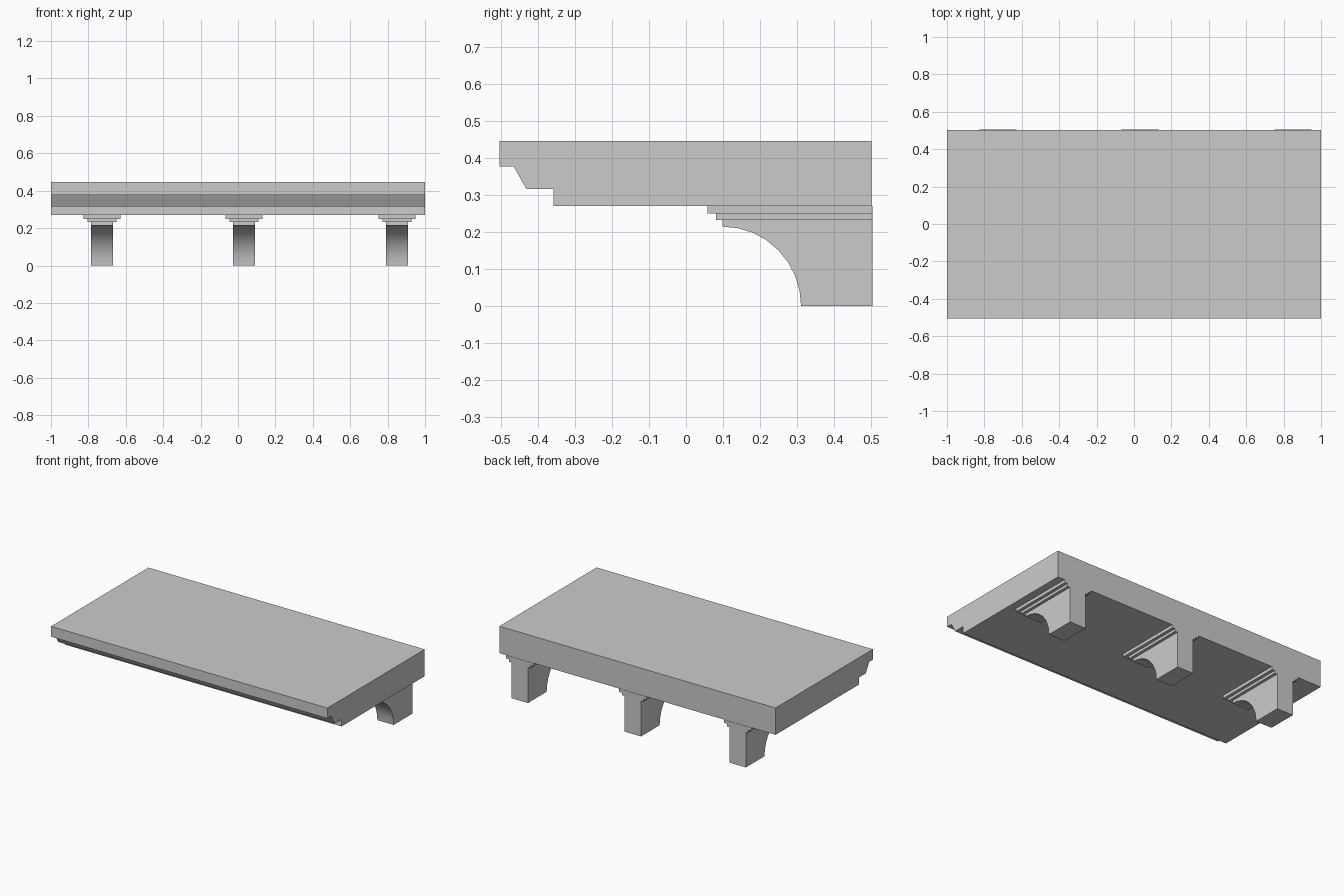
import bpy, bmesh, math

if "Cube" in bpy.data.objects:
    bpy.data.objects.remove(bpy.data.objects["Cube"])


def extrude_profile(name, profile, x0, x1):
    """Extrude a closed (y, z) outline along x from x0 to x1."""
    bm = bmesh.new()
    face = bm.faces.new([bm.verts.new((x0, y, z)) for y, z in profile])
    res = bmesh.ops.extrude_face_region(bm, geom=[face])
    moved = [g for g in res["geom"] if isinstance(g, bmesh.types.BMVert)]
    bmesh.ops.translate(bm, verts=moved, vec=(x1 - x0, 0, 0))
    bmesh.ops.recalc_face_normals(bm, faces=bm.faces)
    mesh = bpy.data.meshes.new(name)
    bm.to_mesh(mesh)
    bm.free()
    obj = bpy.data.objects.new(name, mesh)
    bpy.context.collection.objects.link(obj)
    return obj


def box_profile(y0, y1, z0, z1):
    return [(y0, z0), (y1, z0), (y1, z1), (y0, z1)]


# Ledge slab with moulded front edge
extrude_profile("ledge_slab", [
    (0.502, 0.27), (0.502, 0.446), (-0.504, 0.446), (-0.504, 0.378),
    (-0.466, 0.378), (-0.431, 0.316), (-0.358, 0.316), (-0.358, 0.27)], -1, 1)

# Bracket outline: quarter-round cove under a straight back
BACK, TIP, RY, RZ, SEGS = 0.504, 0.099, 0.212, 0.215, 8
cove = [(TIP + RY * math.sin(a), RZ * math.cos(a))
        for a in (math.pi / 2 * i / SEGS for i in range(SEGS + 1))]
bracket = [(BACK, 0.233), (TIP, 0.233)] + cove + [(BACK, 0)]

# Three brackets, each with a two-step cap
for side, cx in (("left", -0.727), ("middle", 0.032), ("right", 0.85)):
    leg = extrude_profile(side + "_bracket", bracket, cx - 0.059, cx + 0.059)
    bpy.ops.object.select_all(action='DESELECT')
    leg.select_set(True)
    bpy.context.view_layer.objects.active = leg
    bpy.ops.object.shade_smooth_by_angle(angle=math.radians(30))
    extrude_profile(side + "_lower_cap", box_profile(0.081, BACK, 0.233, 0.25),
                    cx - 0.078, cx + 0.078)
    extrude_profile(side + "_upper_cap", box_profile(0.058, BACK, 0.25, 0.27),
                    cx - 0.099, cx + 0.099)
